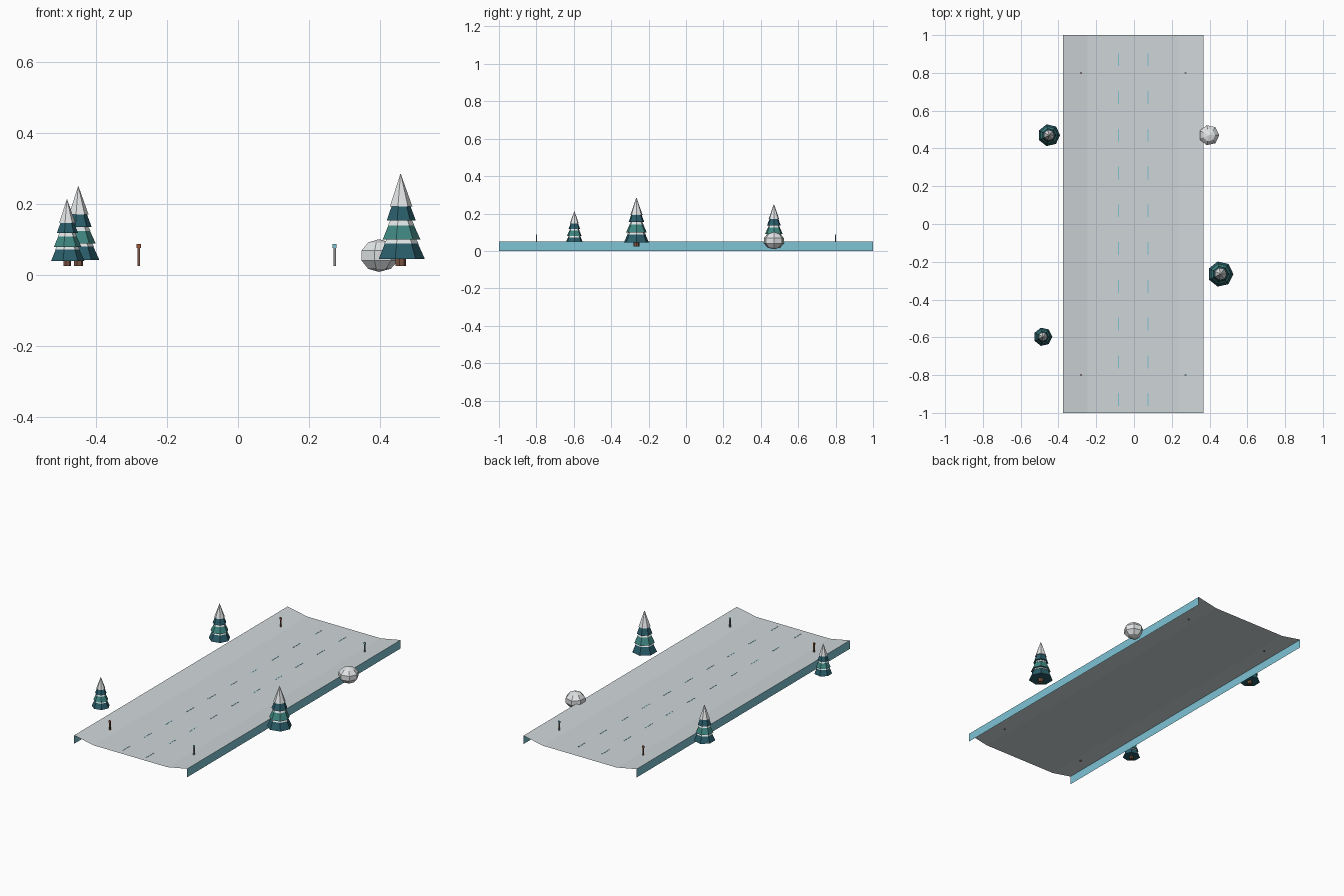
import bpy, bmesh
from math import sin, cos, pi, radians

cube = bpy.data.objects.get("Cube")
if cube:
    bpy.data.objects.remove(cube, do_unlink=True)


def material(name, rgb):
    """Flat material from an 8-bit display colour, stored as linear values."""
    lin = []
    for v in rgb:
        c = v / 255
        lin.append(c / 12.92 if c <= 0.04045 else ((c + 0.055) / 1.055) ** 2.4)
    col = (*lin, 1)
    m = bpy.data.materials.new(name)
    m.use_nodes = True
    m.diffuse_color = col
    m.node_tree.nodes["Principled BSDF"].inputs["Base Color"].default_value = col
    return m


SNOW = material("snow_white", (234, 237, 238))
TRACK = material("packed_snow_grey", (207, 214, 216))
ICE = material("ice_blue", (126, 195, 213))
DARK = material("dark_teal_needles", (42, 94, 107))
GREEN = material("green_teal_needles", (64, 136, 130))
BARK = material("bark_brown", (124, 86, 66))
RUST = material("rust_marker", (152, 82, 58))
GREY = material("pole_grey", (135, 138, 140))


def finish(name, bm, mats, loc=(0, 0, 0)):
    mesh = bpy.data.meshes.new(name)
    bm.to_mesh(mesh)
    bm.free()
    for m in mats:
        mesh.materials.append(m)
    ob = bpy.data.objects.new(name, mesh)
    ob.location = loc
    bpy.context.collection.objects.link(ob)
    return ob


def lathe(bm, profile, sides, mat=0):
    """Closed flat-sided solid from (radius, height) points, bottom to top."""
    rings = []
    for r, z in profile:
        if r == 0:
            rings.append([bm.verts.new((0, 0, z))])
        else:
            rings.append([bm.verts.new((r * cos(2 * pi * i / sides),
                                        r * sin(2 * pi * i / sides), z))
                          for i in range(sides)])
    faces = []
    for a, b in zip(rings, rings[1:]):
        for i in range(sides):
            j = (i + 1) % sides
            if len(a) == 1:
                quad = (a[0], b[j], b[i])
            elif len(b) == 1:
                quad = (a[i], a[j], b[0])
            else:
                quad = (a[i], a[j], b[j], b[i])
            faces.append(bm.faces.new(quad))
    if len(rings[0]) > 1:
        faces.append(bm.faces.new(rings[0][::-1]))
    if len(rings[-1]) > 1:
        faces.append(bm.faces.new(rings[-1]))
    for f in faces:
        f.material_index = mat


def box(bm, cx, cy, z0, z1, wx, wy, mat=0):
    geo = bmesh.ops.create_cube(bm, size=1)
    for v in geo["verts"]:
        v.co = (cx + v.co.x * wx, cy + v.co.y * wy, z0 + (v.co.z + 0.5) * (z1 - z0))
    for f in {f for v in geo["verts"] for f in v.link_faces}:
        f.material_index = mat


MID = -0.004      # centre line of the track
GROUND = 0.025    # floor level
HALF = 0.371      # half width of the track

# Track sheet: flat floor, raised edges and outer walls
bm = bmesh.new()
section = [(-HALF, 0), (-HALF, 0.05), (-0.241, GROUND),
           (0.241, GROUND), (HALF, 0.05), (HALF, 0)]
front = [bm.verts.new((MID + x, -1, z)) for x, z in section]
back = [bm.verts.new((MID + x, 1, z)) for x, z in section]
for i in range(len(section) - 1):
    f = bm.faces.new((front[i], front[i + 1], back[i + 1], back[i]))
    f.material_index = 1 if i in (0, len(section) - 2) else 0
    f.normal_update()
    if f.normal.z < -0.1:
        f.normal_flip()
finish("track", bm, [TRACK, ICE])

# Two rows of dashes
bm = bmesh.new()
for x in (-0.078, 0.078):
    for i in range(10):
        box(bm, MID + x, -0.93 + 0.2 * i, GROUND + 0.0003, GROUND + 0.0013, 0.004, 0.068)
finish("lane_dashes", bm, [ICE])

# Marker posts, one colour pair per side
for side, x, pole, cap, width in (("right", -0.276, BARK, RUST, 0.012),
                                  ("left", 0.276, GREY, ICE, 0.011)):
    for end, y in (("front", -0.8), ("back", 0.8)):
        bm = bmesh.new()
        box(bm, 0, 0, GROUND, 0.076, 0.007, 0.006, 0)
        box(bm, 0, 0, 0.076, 0.087, width, 0.006, 1)
        finish(f"{side}_{end}_post", bm, [pole, cap], (MID + x, y, 0))

# Snowy conifers: (bottom radius, bottom, top radius, top, material), per unit height
TIERS = [(0.06, 0, 0.06, 0.1, 0),
         (0.26, 0.08, 0.185, 0.25, 1), (0.195, 0.245, 0.16, 0.3, 3),
         (0.215, 0.285, 0.14, 0.45, 2), (0.15, 0.44, 0.115, 0.505, 3),
         (0.165, 0.49, 0.105, 0.65, 1), (0.128, 0.64, 0, 1, 3)]
for name, x, y, h in (("large_tree", 0.458, -0.265, 0.262),
                      ("medium_tree", -0.45, 0.47, 0.227),
                      ("small_tree", -0.482, -0.597, 0.19)):
    bm = bmesh.new()
    for r0, z0, r1, z1, mat in TIERS:
        lathe(bm, [(r0 * h, z0 * h), (r1 * h, z1 * h)], 7, mat)
    finish(name, bm, [BARK, DARK, GREEN, SNOW], (x, y, GROUND))

# Faceted snow mound, slightly flattened
bm = bmesh.new()
profile = [(0, -0.046)]
profile += [(0.057 * cos(radians(a)), 0.046 * sin(radians(a))) for a in (-54, -18, 18, 54)]
profile += [(0, 0.046)]
lathe(bm, profile, 7)
finish("snow_mound", bm, [SNOW], (0.397, 0.47, 0.055))
